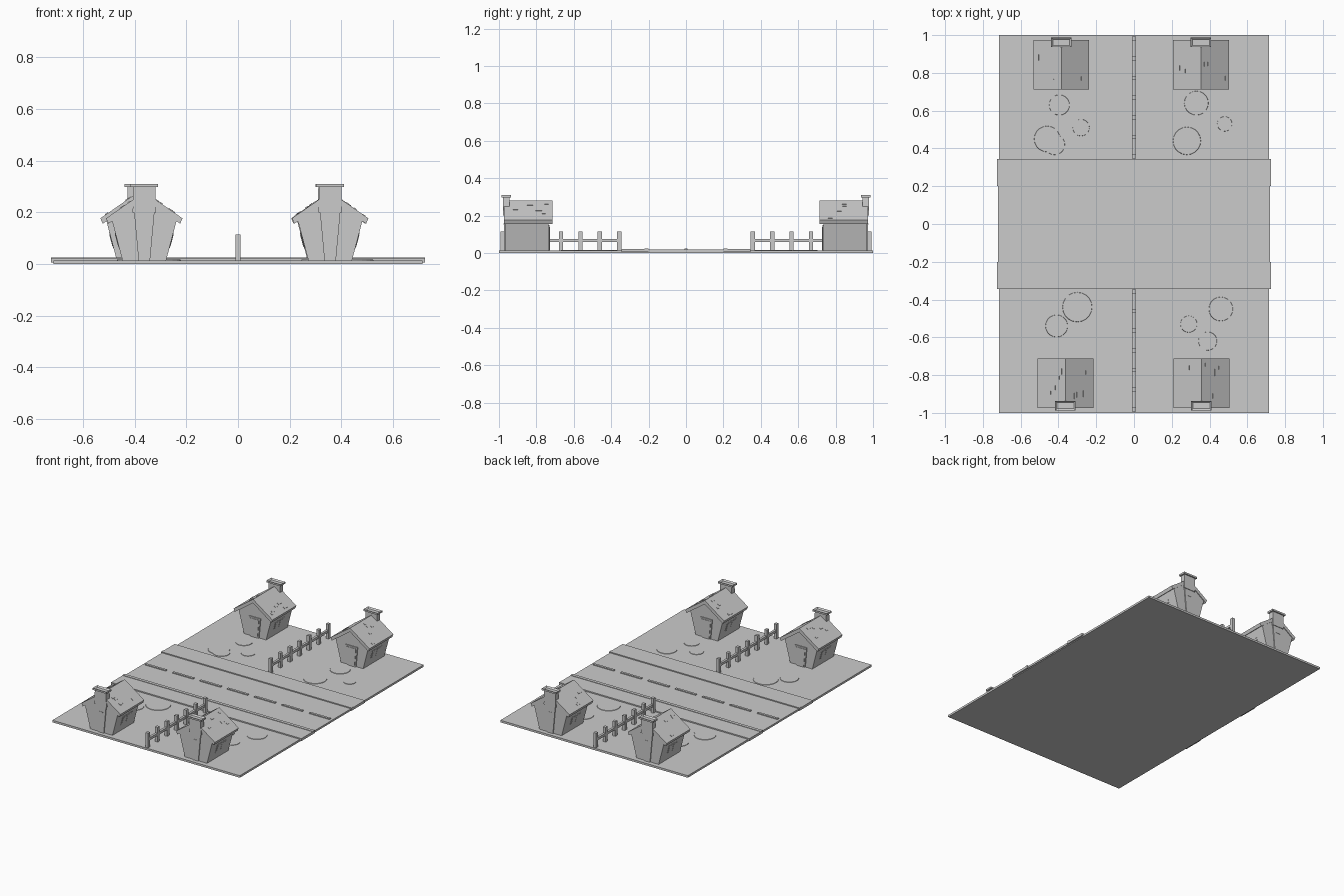
import bpy, bmesh, math, random

if "Cube" in bpy.data.objects:
    bpy.data.objects.remove(bpy.data.objects["Cube"])
random.seed(4)

# The whole model is one plain grey
GREY = bpy.data.materials.new("plain grey")
GREY.diffuse_color = (0.6, 0.6, 0.6, 1)
GREY.use_nodes = True
GREY.node_tree.nodes["Principled BSDF"].inputs["Base Color"].default_value = GREY.diffuse_color


def finish(name, bm):
    bmesh.ops.recalc_face_normals(bm, faces=bm.faces)
    me = bpy.data.meshes.new(name)
    bm.to_mesh(me)
    bm.free()
    me.materials.append(GREY)
    ob = bpy.data.objects.new(name, me)
    bpy.context.collection.objects.link(ob)
    return ob


def add_prism(bm, prof, y0, y1, cx=0, s=1):
    """Extrude an x-z profile from y0 to y1; s = -1 mirrors it across y = 0."""
    a = [bm.verts.new((cx + x, s * y0, z)) for x, z in prof]
    b = [bm.verts.new((cx + x, s * y1, z)) for x, z in prof]
    n = len(prof)
    bm.faces.new(a)
    bm.faces.new(b[::-1])
    for i in range(n):
        bm.faces.new((a[i], b[i], b[(i + 1) % n], a[(i + 1) % n]))


def rect(w, z0, z1, w2=None):
    w2 = w if w2 is None else w2
    return [(-w, z0), (w, z0), (w2, z1), (-w2, z1)]


def prism(name, prof, y0, y1, cx=0, s=1):
    bm = bmesh.new()
    add_prism(bm, prof, y0, y1, cx, s)
    return finish(name, bm)


# Ground, road, pavements
prism("ground", rect(0.714, 0, 0.014), -1, 1)
prism("road", rect(0.72, 0.005, 0.018), -0.21, 0.21)
for s in (-1, 1):
    prism("pavement", rect(0.725, 0.005, 0.022), 0.22, 0.345, s=s)
    prism("kerb", rect(0.725, 0.005, 0.025), 0.20, 0.222, s=s)

# Lane dashes
bm = bmesh.new()
for i in range(7):
    add_prism(bm, rect(0.079, 0.016, 0.024), -0.008, 0.008, (i - 3) * 0.208)
finish("lane_dashes", bm)

# Round patches on the lawns
bm = bmesh.new()
for x, y, r in [(-.46, .45, .07), (-.395, .63, .055), (-.28, .51, .045),
                (.33, .64, .065), (.48, .53, .04), (.28, .44, .075),
                (-.42, .42, .055), (-.30, -.44, .08), (-.41, -.54, .06),
                (.46, -.45, .065), (.39, -.62, .05), (.29, -.53, .045)]:
    res = bmesh.ops.create_cone(bm, cap_ends=True, segments=20, radius1=r,
                                radius2=r * 0.97, depth=0.005)
    bmesh.ops.translate(bm, verts=res["verts"], vec=(x, y, 0.0143))
finish("lawn_patches", bm)

# Fences between the lots
for s in (-1, 1):
    bm = bmesh.new()
    for i in range(7):
        y = 0.357 + i * 0.104
        add_prism(bm, rect(0.01, 0.01, 0.115), y - 0.011, y + 0.011, 0, s)
    add_prism(bm, rect(0.008, 0.058, 0.075), 0.35, 0.985, 0, s)
    finish("fence", bm)


def wall_x(z):
    return 0.084 + 0.265 * (z - 0.015)


def side_plate(bm, side, z0, z1, y0, y1, t, cx, s):
    """Thin plate lying on a sloping side wall."""
    prof = [(side * (wall_x(z0) - .003), z0), (side * (wall_x(z0) + t), z0),
            (side * (wall_x(z1) + t), z1), (side * (wall_x(z1) - .003), z1)]
    add_prism(bm, prof, y0, y1, cx, s)


def house(cx, s):
    # Walls flare outward toward the eaves
    prism("house_walls", [(-.084, .012), (.084, .012), (.125, .168),
                          (0, .262), (-.125, .168)], 0.735, 0.968, cx, s)
    # Gabled roof slab
    prism("roof", [(0, .28), (.148, .177), (.139, .156), (0, .254),
                   (-.139, .156), (-.148, .177)], 0.713, 0.973, cx, s)
    # Loose shingles
    bm = bmesh.new()
    nx, nz = 0.571, 0.821
    for side in (-1, 1):
        for k in range(5):
            x = random.uniform(0.012, 0.128)
            y = random.uniform(0.725, 0.90)
            z = 0.28 - x * 0.696
            x2, z2 = x + 0.011, z - 0.011 * 0.696
            o = 0.003
            prof = [(side * (x - nx * o), z - nz * o), (side * (x2 - nx * o), z2 - nz * o),
                    (side * (x2 + nx * o), z2 + nz * o), (side * (x + nx * o), z + nz * o)]
            add_prism(bm, prof, y, y + random.uniform(0.018, 0.035), cx, s)
    finish("shingles", bm)
    # Chimney: back strip, shaft and hollow cap
    prism("chimney_breast", rect(0.022, 0.012, 0.24, 0.043), 0.96, 0.974, cx, s)
    prism("chimney_brick", rect(0.016, 0.152, 0.158), 0.97, 0.976, cx, s)
    prism("chimney_shaft", rect(0.045, 0.20, 0.30, 0.043), 0.944, 0.978, cx, s)
    bm = bmesh.new()
    add_prism(bm, rect(0.054, 0.298, 0.31), 0.936, 0.987, cx, s)
    bmesh.ops.recalc_face_normals(bm, faces=bm.faces)
    top = max(bm.faces, key=lambda f: f.calc_center_median().z)
    bmesh.ops.inset_region(bm, faces=[top], thickness=0.013)
    bmesh.ops.translate(bm, verts=top.verts, vec=(0, 0, -0.009))
    finish("chimney_cap", bm)
    # Door toward the road
    prism("door_frame", rect(0.032, 0.013, 0.15, 0.045), 0.729, 0.738, cx, s)
    prism("door", rect(0.024, 0.013, 0.14, 0.035), 0.726, 0.735, cx, s)
    # Side windows
    frame, panes = bmesh.new(), bmesh.new()
    for side in (-1, 1):
        side_plate(frame, side, 0.06, 0.122, 0.795, 0.897, 0.002, cx, s)
        for y in (0.803, 0.849):
            side_plate(panes, side, 0.067, 0.115, y, y + 0.040, 0.0035, cx, s)
    finish("window_frames", frame)
    finish("window_panes", panes)


for cx, s in [(-0.385, 1), (0.354, 1), (-0.363, -1), (0.357, -1)]:
    house(cx, s)
